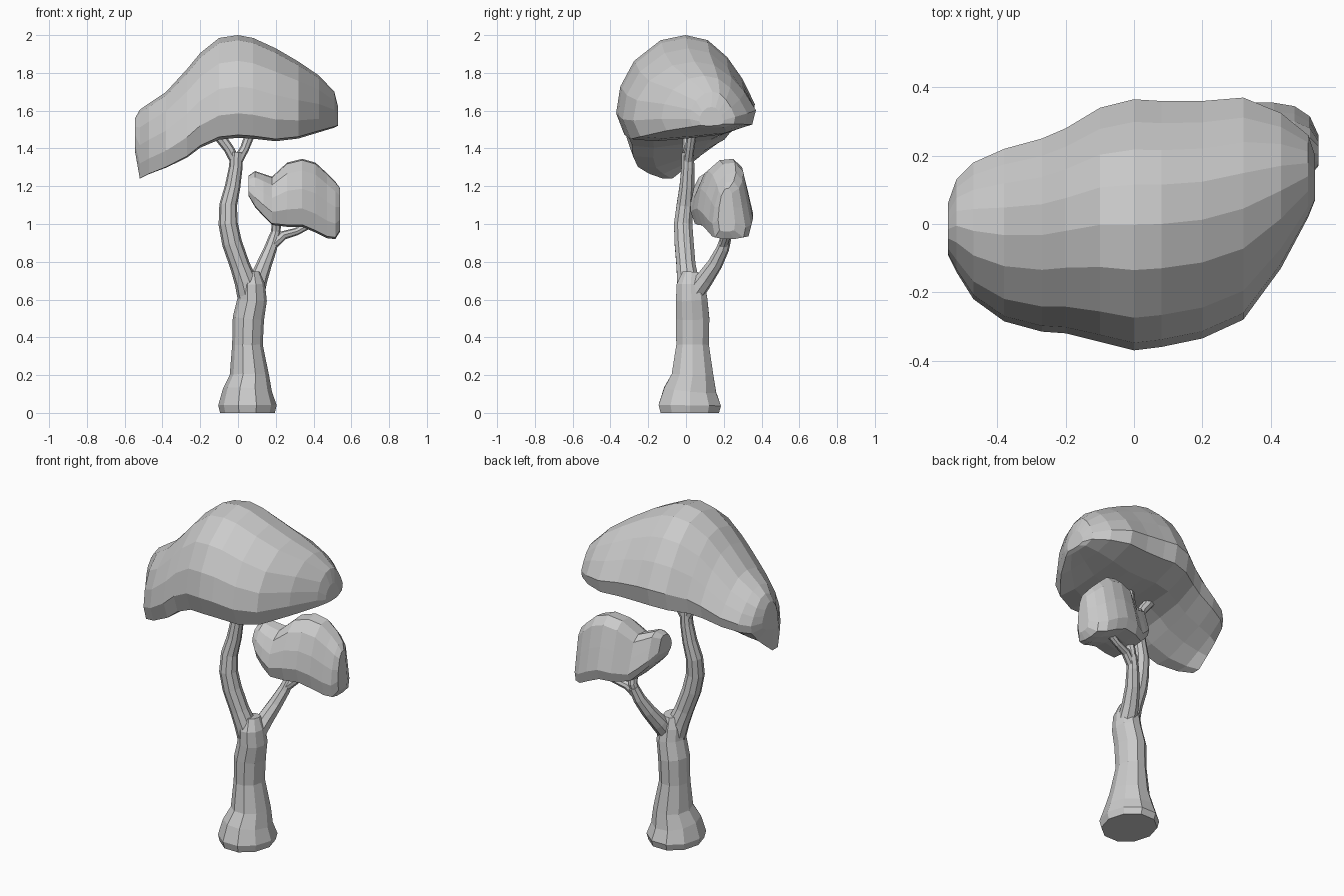
import bpy, bmesh, math
from mathutils import Vector


def loft(name, rings):
    """Skin a list of equal-sized rings and cap both ends."""
    bm = bmesh.new()
    vs = [[bm.verts.new(p) for p in ring] for ring in rings]
    n = len(vs[0])
    for a, b in zip(vs, vs[1:]):
        for i in range(n):
            j = (i + 1) % n
            bm.faces.new((a[i], a[j], b[j], b[i]))
    bm.faces.new(vs[0])
    bm.faces.new(vs[-1])
    bmesh.ops.recalc_face_normals(bm, faces=bm.faces[:])
    mesh = bpy.data.meshes.new(name)
    bm.to_mesh(mesh)
    bm.free()
    obj = bpy.data.objects.new(name, mesh)
    bpy.context.collection.objects.link(obj)
    return obj


def limb(name, path, sides=10, wide=1.0):
    """Tapered tube through (x, y, z, radius) points."""
    pts = [Vector(p[:3]) for p in path]
    rings = []
    for i, p in enumerate(pts):
        t = (pts[min(i + 1, len(pts) - 1)] - pts[max(i - 1, 0)]).normalized()
        if i == 0 and p.z == 0:
            t = Vector((0, 0, 1))
        u = Vector((0, 1, 0)).cross(t).normalized()
        v = t.cross(u) * wide
        rings.append([p + path[i][3] * (u * math.cos(a) + v * math.sin(a))
                      for a in (math.tau * k / sides for k in range(sides))])
    return loft(name, rings)


def canopy(name, profile, sections):
    """Loft along x; section = (x, ymin, ymax, zbottom, ztop, lift of back underside)."""
    rings = []
    for x, y0, y1, z0, z1, lift in sections:
        ring = []
        for u, v in profile:
            v += lift * (1 - v) * max(0, u + 0.6) / 1.6
            ring.append((x, (y0 + y1) / 2 + u * (y1 - y0) / 2, z0 + v * (z1 - z0)))
        rings.append(ring)
    return loft(name, rings)


# Trunk with flared foot
limb("trunk", [
    (0.05, 0.02, 0.0, 0.145), (0.05, 0.02, 0.04, 0.155), (0.05, 0.022, 0.12, 0.130),
    (0.06, 0.035, 0.20, 0.104), (0.05, 0.035, 0.36, 0.081), (0.055, 0.035, 0.50, 0.083),
    (0.075, 0.03, 0.60, 0.078), (0.073, 0.025, 0.68, 0.070), (0.07, 0.03, 0.745, 0.045)],
    10, 1.12)

# Main limb curving left, and its fork
limb("main_limb", [
    (0.06, 0.02, 0.62, 0.064), (0.04, 0.01, 0.70, 0.060), (0.01, 0.0, 0.78, 0.053),
    (-0.032, -0.01, 0.90, 0.053), (-0.052, -0.015, 1.0, 0.051), (-0.052, -0.005, 1.10, 0.047),
    (-0.028, 0.005, 1.20, 0.041), (-0.012, 0.01, 1.30, 0.036), (-0.008, 0.01, 1.38, 0.034)])
limb("fork_left", [(-0.012, 0.01, 1.33, 0.028), (-0.05, 0.01, 1.40, 0.027),
                   (-0.11, 0.01, 1.48, 0.030)], 8)
limb("fork_right", [(-0.005, 0.01, 1.33, 0.028), (0.035, 0.02, 1.40, 0.024),
                    (0.065, 0.03, 1.48, 0.027)], 8)

# Side branch to the small canopy, and its twigs
limb("side_branch", [
    (0.09, 0.05, 0.64, 0.052), (0.11, 0.10, 0.71, 0.047), (0.14, 0.155, 0.79, 0.040),
    (0.172, 0.195, 0.87, 0.034), (0.195, 0.215, 0.94, 0.028)], 8)
limb("twig_up", [(0.18, 0.20, 0.89, 0.026), (0.20, 0.215, 0.96, 0.025),
                 (0.205, 0.20, 1.03, 0.026)], 8)
limb("twig_right", [(0.175, 0.195, 0.88, 0.026), (0.24, 0.215, 0.94, 0.024),
                    (0.31, 0.23, 0.96, 0.020), (0.38, 0.24, 1.0, 0.022)], 8)

# Large canopy, its left end hanging lower at the front
big_profile = [(-0.88, 0.03), (-1, 0.24), (-0.94, 0.5), (-0.74, 0.75), (-0.36, 0.95),
               (0, 1), (0.32, 0.95), (0.6, 0.78), (0.82, 0.56), (1, 0.3), (0.94, 0.1),
               (0.5, 0.01), (0, 0), (-0.5, 0)]
canopy("large_canopy", big_profile, [
    (-0.545, -0.09, 0.06, 1.38, 1.56, 0.2),
    (-0.52, -0.14, 0.13, 1.23, 1.605, 0.45),
    (-0.47, -0.22, 0.18, 1.255, 1.64, 0.4),
    (-0.38, -0.285, 0.22, 1.29, 1.70, 0.33),
    (-0.27, -0.315, 0.25, 1.345, 1.82, 0.22),
    (-0.20, -0.32, 0.28, 1.40, 1.905, 0.12),
    (-0.10, -0.345, 0.34, 1.445, 1.985, 0.04),
    (0.0, -0.37, 0.365, 1.455, 2.0, 0.04),
    (0.08, -0.36, 0.36, 1.45, 1.985, 0.05),
    (0.20, -0.335, 0.36, 1.435, 1.93, 0.1),
    (0.32, -0.28, 0.37, 1.45, 1.86, 0.1),
    (0.43, -0.13, 0.325, 1.485, 1.785, 0.05),
    (0.51, 0.02, 0.26, 1.51, 1.70, 0.0),
    (0.53, 0.07, 0.20, 1.52, 1.62, 0.0)])

# Small canopy
small_profile = [(-0.84, 0.03), (-1, 0.27), (-0.88, 0.56), (-0.62, 0.83), (-0.2, 0.98),
                 (0.28, 1), (0.6, 0.88), (0.8, 0.55), (1, 0.2), (0.88, 0.03),
                 (0.3, 0), (-0.3, 0)]
canopy("small_canopy", small_profile, [
    (0.055, 0.055, 0.18, 1.15, 1.255, 0.0),
    (0.09, 0.03, 0.235, 1.09, 1.28, 0.0),
    (0.135, 0.022, 0.265, 1.04, 1.265, 0.0),
    (0.18, 0.025, 0.29, 0.995, 1.25, 0.0),
    (0.26, 0.04, 0.34, 0.985, 1.325, 0.0),
    (0.34, 0.06, 0.355, 0.985, 1.345, 0.0),
    (0.41, 0.09, 0.355, 0.955, 1.325, 0.0),
    (0.47, 0.12, 0.345, 0.925, 1.27, 0.0),
    (0.515, 0.14, 0.315, 0.92, 1.225, 0.0),
    (0.54, 0.17, 0.26, 0.96, 1.19, 0.0)])
